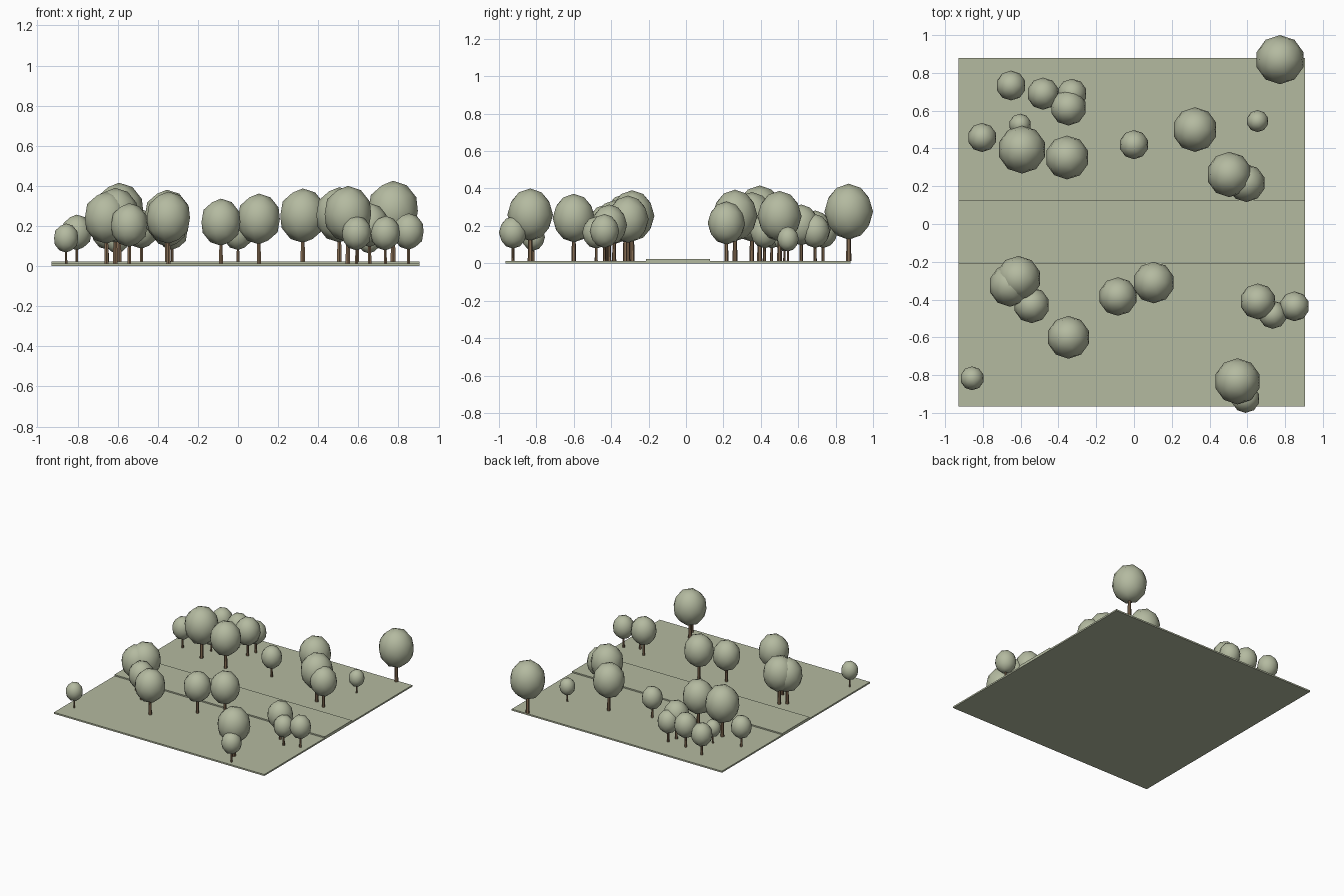
import bpy


def material(name, color):
    m = bpy.data.materials.new(name)
    m.diffuse_color = (*color, 1.0)
    return m


SAGE = material("sage green", (0.456, 0.491, 0.352))
BROWN = material("bark brown", (0.235, 0.150, 0.085))
GROUND_TOP = 0.012


def box(name, x0, x1, y0, y1, z0, z1, mat):
    bpy.ops.mesh.primitive_cube_add(
        size=1, location=((x0 + x1) / 2, (y0 + y1) / 2, (z0 + z1) / 2))
    o = bpy.context.object
    o.name = name
    o.scale = (x1 - x0, y1 - y0, z1 - z0)
    o.data.materials.append(mat)


def tree(x, y, r):
    # tapered trunk reaching into the crown
    h = 1.5 * r
    bpy.ops.mesh.primitive_cone_add(
        vertices=6, radius1=0.11 * r, radius2=0.08 * r, depth=h,
        location=(x, y, GROUND_TOP + h / 2))
    trunk = bpy.context.object
    trunk.name = "trunk"
    trunk.data.materials.append(BROWN)
    # slightly tall, faceted-outline crown
    bpy.ops.mesh.primitive_ico_sphere_add(
        subdivisions=2, radius=r, location=(x, y, GROUND_TOP + 2.03 * r))
    crown = bpy.context.object
    crown.name = "crown"
    crown.scale = (1, 1, 1.15)
    crown.data.materials.append(SAGE)
    bpy.ops.object.shade_smooth()


# lawn slab and raised path across the middle
box("lawn", -0.93, 0.905, -0.965, 0.88, 0.0, GROUND_TOP, SAGE)
box("path", -0.93, 0.905, -0.213, 0.128, 0.004, 0.022, SAGE)

# trees: x, y, crown radius
for x, y, r in [
    (0.773, 0.870, 0.130), (-0.651, 0.733, 0.079), (-0.481, 0.690, 0.085),
    (-0.328, 0.690, 0.079), (-0.347, 0.616, 0.095), (-0.603, 0.526, 0.058),
    (-0.804, 0.458, 0.077), (-0.593, 0.394, 0.127), (-0.354, 0.352, 0.116),
    (0.000, 0.420, 0.077), (0.323, 0.500, 0.118), (0.654, 0.545, 0.058),
    (0.505, 0.262, 0.120), (0.595, 0.216, 0.100), (-0.612, -0.288, 0.119),
    (-0.656, -0.325, 0.113), (-0.542, -0.430, 0.095), (-0.347, -0.600, 0.113),
    (-0.085, -0.384, 0.102), (0.104, -0.310, 0.110), (0.656, -0.410, 0.095),
    (0.735, -0.480, 0.075), (0.850, -0.436, 0.079), (-0.857, -0.817, 0.063),
    (0.548, -0.833, 0.122), (0.591, -0.925, 0.075),
]:
    tree(x, y, r)
